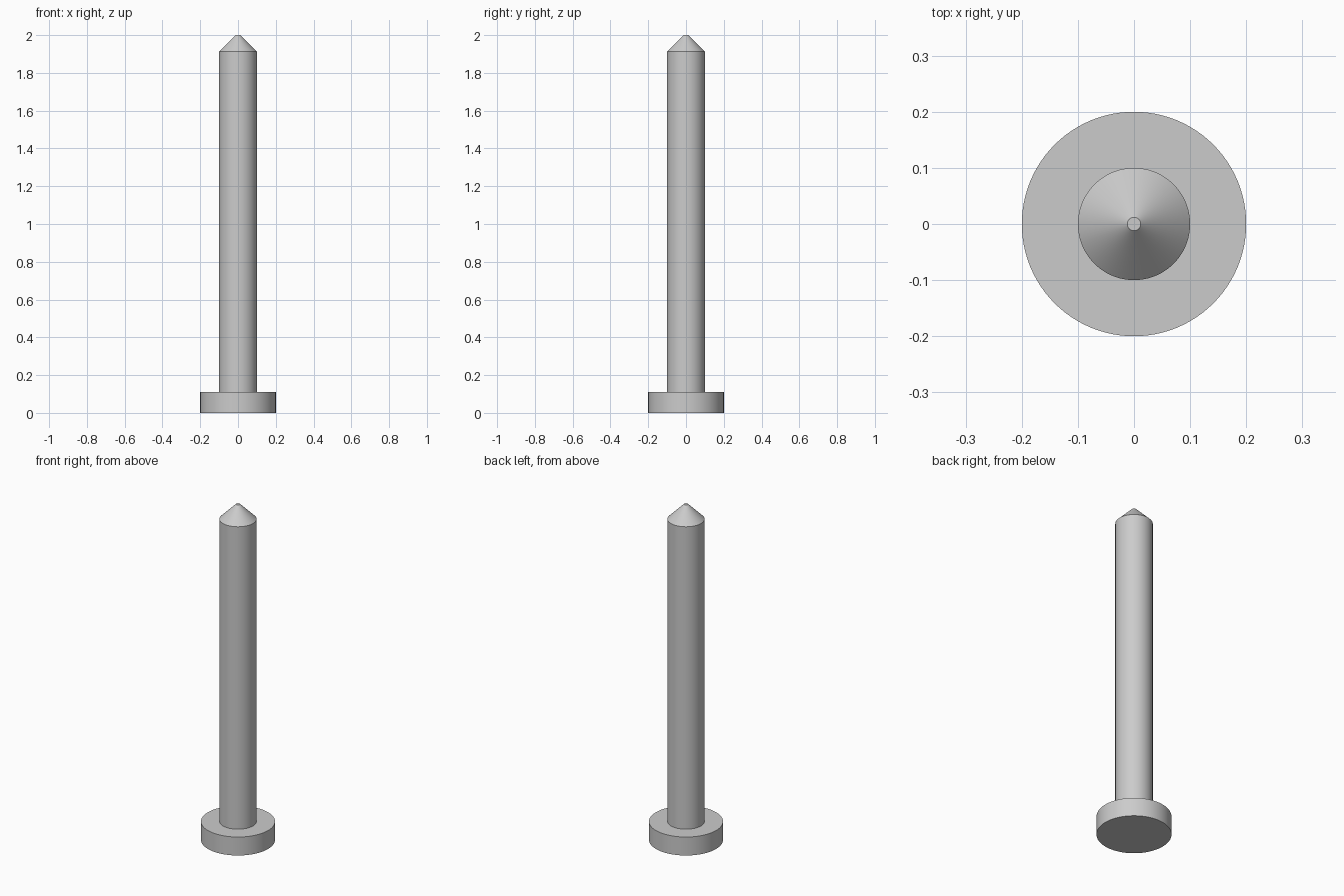
import bpy
import bmesh
import math

cube = bpy.data.objects.get("Cube")
if cube:
    bpy.data.objects.remove(cube, do_unlink=True)

SEGMENTS = 96
HEAD_RADIUS, HEAD_TOP = 0.2, 0.11
SHAFT_RADIUS, SHAFT_TOP = 0.1, 1.912
TIP_RADIUS, TIP_TOP = 0.012, 2.0

# Plain grey metal
metal = bpy.data.materials.new("grey metal")
metal.use_nodes = True
grey = (0.6, 0.6, 0.6, 1)
metal.diffuse_color = grey
metal.node_tree.nodes["Principled BSDF"].inputs["Base Color"].default_value = grey

# Half outline from the foot of the head up to the blunt tip
profile = [
    (HEAD_RADIUS, 0),
    (HEAD_RADIUS, HEAD_TOP),
    (SHAFT_RADIUS, HEAD_TOP),
    (SHAFT_RADIUS, SHAFT_TOP),
    (TIP_RADIUS, SHAFT_TOP + SHAFT_RADIUS - TIP_RADIUS),
]
profile[-1] = (TIP_RADIUS, TIP_TOP)


def ring(bm, radius, z):
    angles = [math.tau * i / SEGMENTS for i in range(SEGMENTS)]
    return [bm.verts.new((radius * math.cos(a), radius * math.sin(a), z)) for a in angles]


# Head, shaft and pointed tip turned as one closed solid
bm = bmesh.new()
rings = [ring(bm, r, z) for r, z in profile]
for low, high in zip(rings, rings[1:]):
    for i in range(SEGMENTS):
        j = (i + 1) % SEGMENTS
        bm.faces.new((low[i], low[j], high[j], high[i]))
bm.faces.new(rings[0][::-1])
bm.faces.new(rings[-1])
bmesh.ops.recalc_face_normals(bm, faces=bm.faces)

mesh = bpy.data.meshes.new("headed_pin")
bm.to_mesh(mesh)
bm.free()
mesh.materials.append(metal)
pin = bpy.data.objects.new("headed_pin", mesh)
bpy.context.collection.objects.link(pin)

# Smooth sides with crisp rims
bpy.ops.object.select_all(action="DESELECT")
pin.select_set(True)
bpy.context.view_layer.objects.active = pin
bpy.ops.object.shade_smooth_by_angle(angle=math.radians(30))
